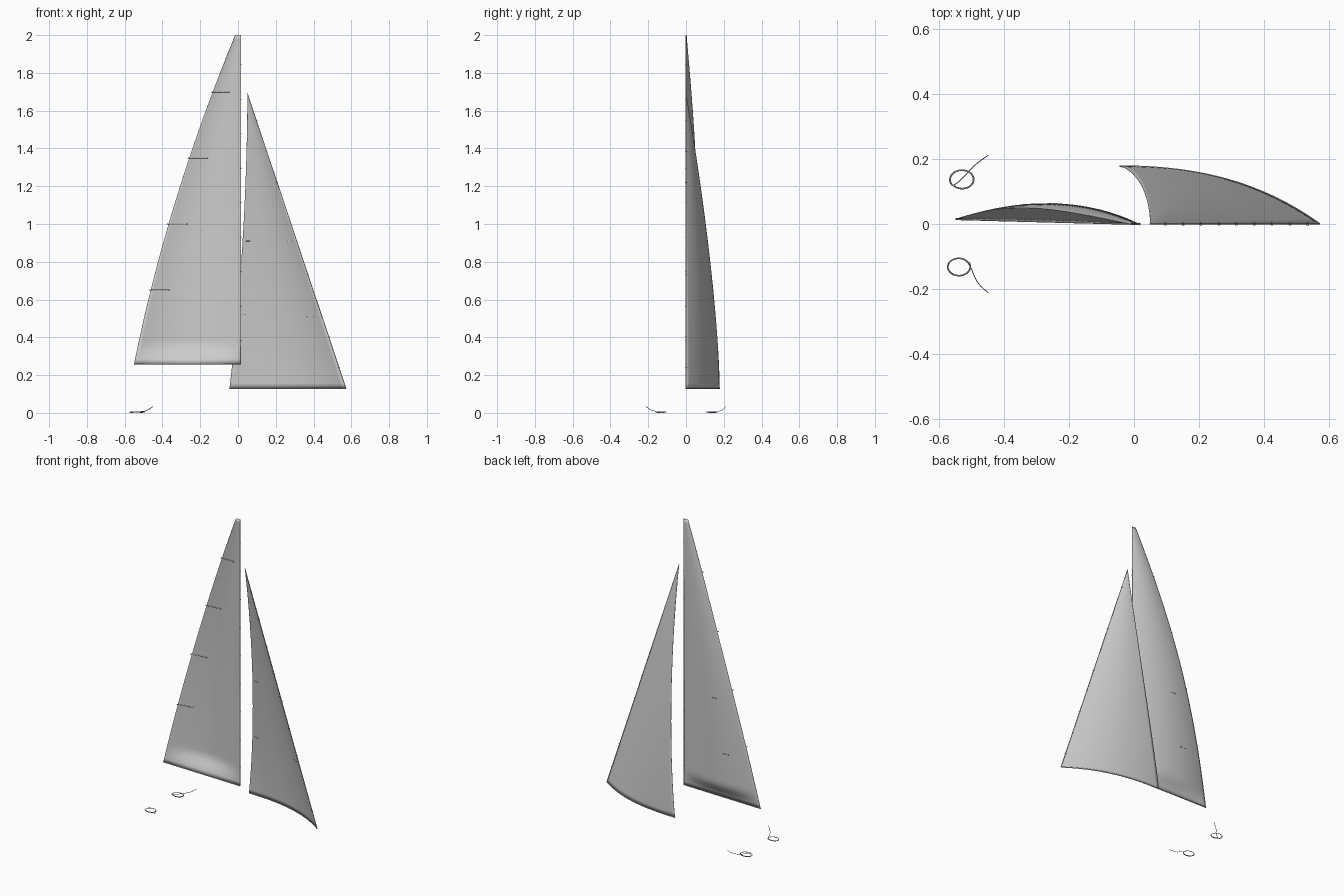
import bpy, bmesh
from math import sin, cos, pi
from mathutils import Vector

if "Cube" in bpy.data.objects:
    bpy.data.objects.remove(bpy.data.objects["Cube"])


def smoothstep(v):
    v = max(0.0, min(1.0, v))
    return v * v * (3 - 2 * v)


# Sail surfaces: u runs luff -> leech, t runs foot -> head
def main_point(u, t):
    z = 0.26 + 1.74 * t
    luff_x = 0.015
    leech_x = -0.55 + 0.535 * t - 0.184 * t * (1 - t)
    leech_y = 0.015 * (1 - t) + 0.042 * sin(pi * t)
    chord = luff_x - leech_x
    belly = 0.085 * chord * 4 * u * (1 - u) * smoothstep((z - 0.26) / 0.11)
    return Vector((luff_x - chord * u, leech_y * u + belly, z))


def jib_point(u, t):
    luff = Vector((0.572 - 0.522 * t, 0, 0.13 + 1.56 * t))
    leech_x = -0.045 + 0.095 * t + 0.088 * t * (1 - t)
    leech_y = 0.178 * (1 - t ** 1.5)
    chord = luff.x - leech_x
    belly = 0.088 * chord * 4 * u * (1 - u) * (1.2 - 0.4 * u)
    return Vector((luff.x - chord * u, leech_y * u + belly, luff.z))


def finish(bm, name):
    bmesh.ops.remove_doubles(bm, verts=bm.verts, dist=1e-6)
    bmesh.ops.recalc_face_normals(bm, faces=bm.faces)
    for f in bm.faces:
        f.smooth = True
    me = bpy.data.meshes.new(name)
    bm.to_mesh(me)
    bm.free()
    ob = bpy.data.objects.new(name, me)
    bpy.context.collection.objects.link(ob)
    return ob


def patch(name, fn, nu, nt, thick, u0=0, u1=1, t0=0, t1=1, push=0):
    bm = bmesh.new()
    rows = []
    for j in range(nt + 1):
        t = t0 + (t1 - t0) * j / nt
        rows.append([bm.verts.new(fn(u0 + (u1 - u0) * i / nu, t) + Vector((0, push, 0)))
                     for i in range(nu + 1)])
    for a, b in zip(rows, rows[1:]):
        for i in range(nu):
            bm.faces.new((a[i], a[i + 1], b[i + 1], b[i]))
    ob = finish(bm, name)
    sol = ob.modifiers.new("cloth", 'SOLIDIFY')
    sol.thickness = thick
    sol.offset = 0
    return ob


def rope(name, pts, radius, kind='POLY'):
    cu = bpy.data.curves.new(name, 'CURVE')
    cu.dimensions = '3D'
    cu.bevel_depth = radius
    cu.bevel_resolution = 1
    cu.use_fill_caps = True
    sp = cu.splines.new(kind)
    sp.points.add(len(pts) - 1)
    for p, co in zip(sp.points, pts):
        p.co = (*co, 1)
    if kind == 'NURBS':
        sp.use_endpoint_u = True
        sp.order_u = 3
        sp.resolution_u = 4
    ob = bpy.data.objects.new(name, cu)
    bpy.context.collection.objects.link(ob)
    return ob


# Sails
patch("mainsail", main_point, 28, 70, 0.0015)
patch("jib", jib_point, 28, 60, 0.0015)

# Edge ropes along the feet and luffs
for name, fn in (("mainsail", main_point), ("jib", jib_point)):
    rope(name + "_foot_rope", [fn(i / 24, 0) for i in range(25)], 0.003)
    rope(name + "_luff_rope", [fn(0, i / 12) for i in range(13)], 0.002)

# Battens lying across the mainsail leech, on the front face
for k, z in enumerate((0.65, 1.0, 1.35, 1.7)):
    t = (z - 0.26) / 1.74
    chord = main_point(0, t).x - main_point(1, t).x
    du = 0.10 / chord
    patch("batten_%d" % (k + 1), main_point, 8, 1, 0.001,
          1 - min(du, 0.6), 1 + 0.008 / chord, t - 0.0015, t + 0.0015, -0.001)

# Telltales on both sails
for k, (fn, u, t) in enumerate(((jib_point, 0.10, 0.497), (jib_point, 0.10, 0.243),
                                (jib_point, 0.86, 0.50), (jib_point, 0.90, 0.25),
                                (main_point, 0.62, 0.38), (main_point, 0.66, 0.18))):
    side = -1 if fn is jib_point else 1
    patch("telltale_%d" % (k + 1), fn, 4, 1, 0.0008,
          u, u + 0.08, t - 0.001, t + 0.001, side * 0.0015)


# Small rings joining the luffs to mast and stay
def ring(name, centre, r):
    pts = [centre + Vector((r * cos(a), r * sin(a), 0))
           for a in (2 * pi * i / 12 for i in range(13))]
    rope(name, pts, 0.0012)


for i in range(9):
    t = 0.07 + 0.105 * i
    ring("jib_hank_%d" % (i + 1), jib_point(0, t), 0.004)
    ring("mast_slide_%d" % (i + 1), main_point(0, t) + Vector((0.001, 0, 0)), 0.003)


# Loose coiled sheets on the deck: two turns, then a rising tail
def coil(name, cx, cy, rx, ry, start, direction, tail):
    pts = []
    for i in range(49):
        a = start + direction * 4 * pi * i / 48
        s = 1.0 - 0.14 * i / 48
        pts.append((cx + rx * s * cos(a), cy + ry * s * sin(a), 0.0015 + 0.004 * i / 48))
    rope(name, pts + tail, 0.0014, 'NURBS')


coil("port_sheet", -0.53, 0.137, 0.039, 0.031, -2.5, -1,
     [(-0.545, 0.125, 0.006), (-0.52, 0.15, 0.007), (-0.495, 0.178, 0.009),
      (-0.47, 0.198, 0.017), (-0.45, 0.211, 0.034)])
coil("starboard_sheet", -0.54, -0.132, 0.037, 0.029, 0.5, -1,
     [(-0.502, -0.135, 0.006), (-0.495, -0.155, 0.008),
      (-0.478, -0.19, 0.014), (-0.45, -0.211, 0.034)])
